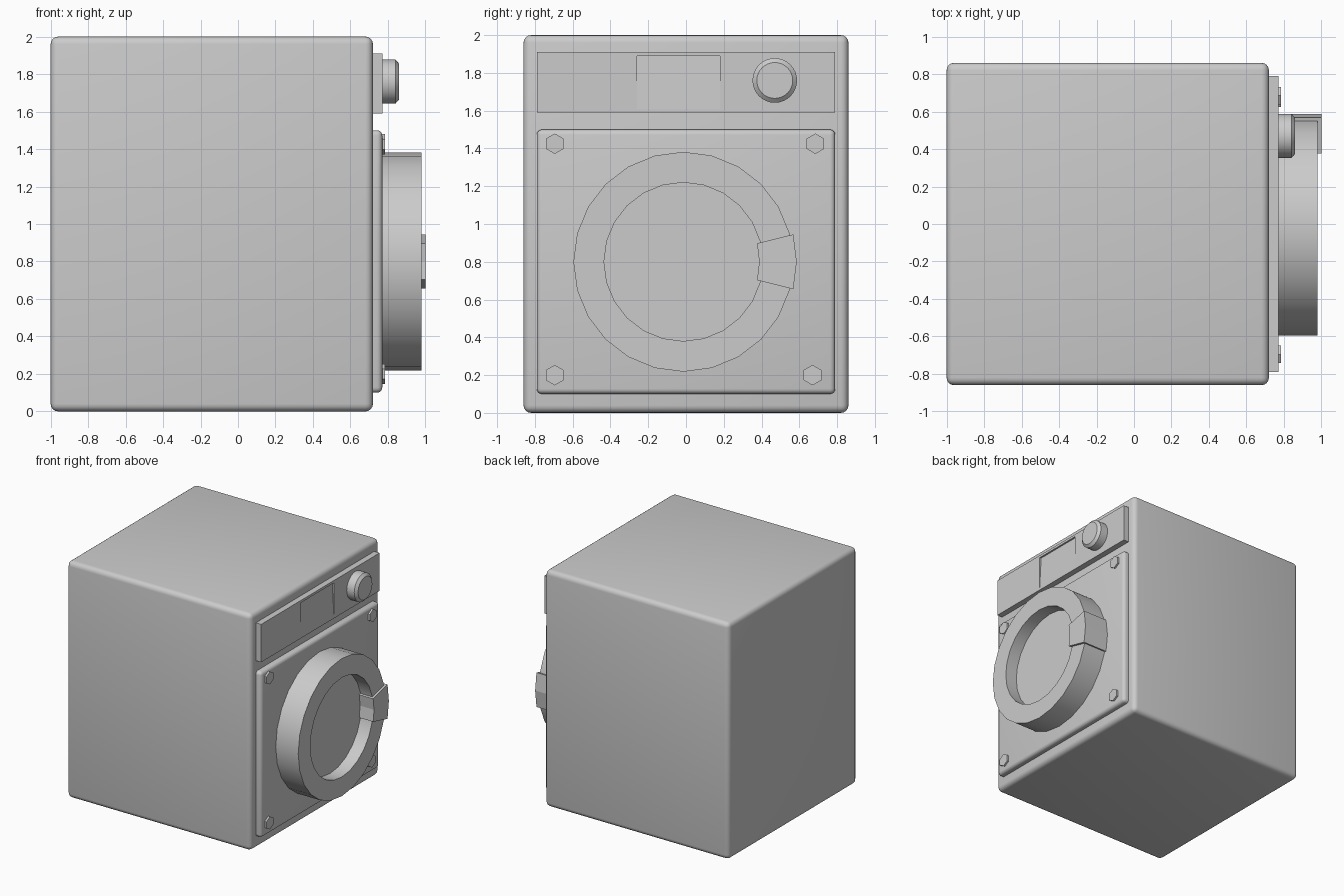
import bpy, bmesh
from math import cos, sin, radians, pi

if "Cube" in bpy.data.objects:
    bpy.data.objects.remove(bpy.data.objects["Cube"])


def finish(name, bm, smooth=True):
    bmesh.ops.remove_doubles(bm, verts=bm.verts, dist=1e-5)
    bmesh.ops.recalc_face_normals(bm, faces=bm.faces)
    me = bpy.data.meshes.new(name)
    bm.to_mesh(me)
    bm.free()
    ob = bpy.data.objects.new(name, me)
    bpy.context.collection.objects.link(ob)
    if smooth:
        bpy.ops.object.select_all(action='DESELECT')
        ob.select_set(True)
        bpy.context.view_layer.objects.active = ob
        bpy.ops.object.shade_smooth_by_angle(angle=radians(35))
    return ob


def box(name, lo, hi, bevel=0.0):
    bm = bmesh.new()
    bmesh.ops.create_cube(bm, size=1)
    for v in bm.verts:
        v.co = [(a + b) / 2 + c * (b - a) for a, b, c in zip(lo, hi, v.co)]
    if bevel:
        bmesh.ops.bevel(bm, geom=bm.edges[:], offset=bevel, segments=4,
                        profile=0.5, affect='EDGES')
    return finish(name, bm, bool(bevel))


def lathe(name, profile, y, z, segs, start=0.0, sweep=2 * pi, smooth=True):
    """Sweep an (x, radius) profile around an axis parallel to x."""
    bm = bmesh.new()
    full = abs(sweep - 2 * pi) < 1e-6
    rows = []
    for i in range(segs if full else segs + 1):
        a = start + sweep * i / segs
        rows.append([bm.verts.new((x, y + r * cos(a), z + r * sin(a))) for x, r in profile])
    n = len(profile)
    closed = min(r for _, r in profile) > 0
    for i in range(segs):
        p, q = rows[i], rows[(i + 1) % len(rows)]
        for j in range(n if closed else n - 1):
            k = (j + 1) % n
            bm.faces.new((p[j], p[k], q[k], q[j]))
    if not full:
        bm.faces.new(rows[0])
        bm.faces.new(rows[-1])
    return finish(name, bm, smooth)


# Cabinet and raised front door panel
box("cabinet", (-1, -0.86, 0), (0.72, 0.86, 2), 0.04)
box("front_panel", (0.66, -0.79, 0.10), (0.77, 0.79, 1.50), 0.028)

# Control panel with a sloping display recess
panel = box("control_panel", (0.70, -0.79, 1.59), (0.77, 0.79, 1.91))
bm = bmesh.new()
wedge = [(0.77, 1.61), (0.80, 1.61), (0.80, 1.89), (0.755, 1.89)]
bm.faces.new([bm.verts.new((x, -0.26, z)) for x, z in wedge])
ext = bmesh.ops.extrude_face_region(bm, geom=bm.faces[:])
bmesh.ops.translate(bm, vec=(0, 0.44, 0),
                    verts=[g for g in ext["geom"] if isinstance(g, bmesh.types.BMVert)])
cutter = finish("display_cutter", bm, False)
cutter.hide_render = True
cutter.hide_set(True)
cut = panel.modifiers.new("display_recess", 'BOOLEAN')
cut.operation = 'DIFFERENCE'
cut.object = cutter

# Control knob with chamfered rim
lathe("control_knob", [(0.76, 0), (0.76, 0.118), (0.84, 0.118), (0.86, 0.095), (0.86, 0)],
      0.47, 1.76, 32)

# Porthole door: ring, recessed window and wrapping handle
CY, CZ = -0.014, 0.80
lathe("door_ring", [(0.76, 0.42), (0.76, 0.582), (0.98, 0.582), (0.98, 0.42)], CY, CZ, 24)
lathe("door_window", [(0.76, 0), (0.76, 0.425), (0.87, 0.425), (0.87, 0)], CY, CZ, 24)
lathe("door_handle", [(0.77, 0.402), (0.77, 0.60), (1.0, 0.60), (1.0, 0.402)], CY, CZ, 2,
      radians(-14), radians(28), smooth=False)

# Hexagonal corner bolts
for i, (y, z) in enumerate([(-0.695, 1.425), (0.685, 1.425), (-0.695, 0.20), (0.67, 0.20)]):
    lathe(f"panel_bolt_{i + 1}", [(0.76, 0), (0.76, 0.054), (0.785, 0.054), (0.785, 0)],
          y, z, 6, radians(30), smooth=False)
